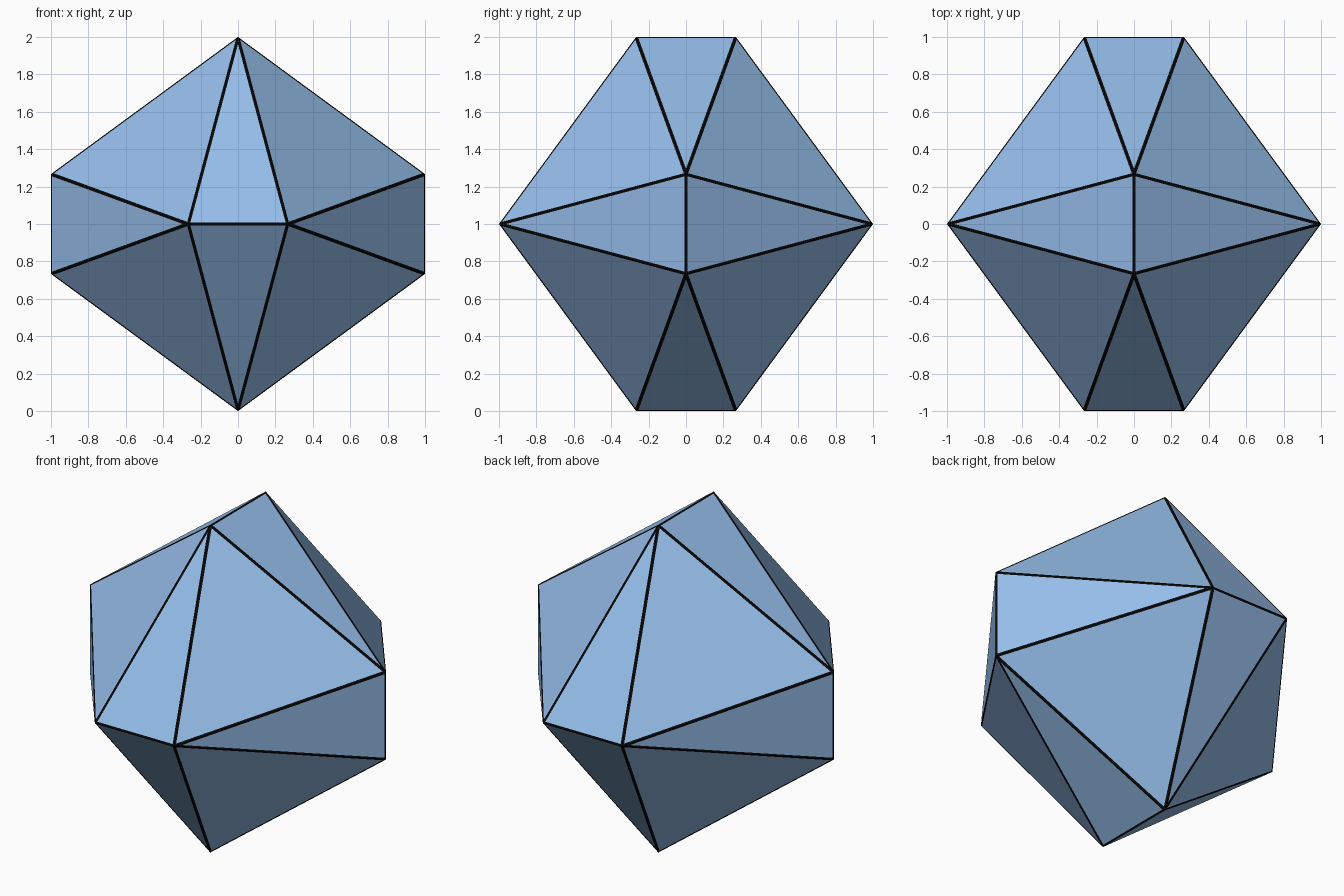
import bpy, bmesh
from mathutils import Vector

if "Cube" in bpy.data.objects:
    bpy.data.objects.remove(bpy.data.objects["Cube"])

A, B = 0.267, 1.0   # short half edge and half extent
EDGE = 0.01         # width of the dark border on each facet


def material(name, colour):
    mat = bpy.data.materials.new(name)
    mat.diffuse_color = colour
    mat.use_nodes = True
    mat.node_tree.nodes["Principled BSDF"].inputs["Base Color"].default_value = mat.diffuse_color
    return mat


# Twelve corners: three crossed rectangles, one per axis plane
bm = bmesh.new()
for s in (-1, 1):
    for t in (-1, 1):
        for corner in ((s * A, t * B, 0), (0, s * A, t * B), (t * B, 0, s * A)):
            bm.verts.new(Vector(corner) + Vector((0, 0, B)))

# Twenty flat facets
bmesh.ops.convex_hull(bm, input=bm.verts[:])
bmesh.ops.recalc_face_normals(bm, faces=bm.faces[:])

# Dark border strip around every facet
rim = bmesh.ops.inset_individual(bm, faces=bm.faces[:], thickness=EDGE,
                                 use_even_offset=True)
for face in rim["faces"]:
    face.material_index = 1

mesh = bpy.data.meshes.new("faceted_body")
bm.to_mesh(mesh)
bm.free()
mesh.materials.append(material("blue", (0.30, 0.51, 0.82, 1)))
mesh.materials.append(material("black_edges", (0.003, 0.003, 0.003, 1)))
body = bpy.data.objects.new("faceted_body", mesh)
bpy.context.collection.objects.link(body)
